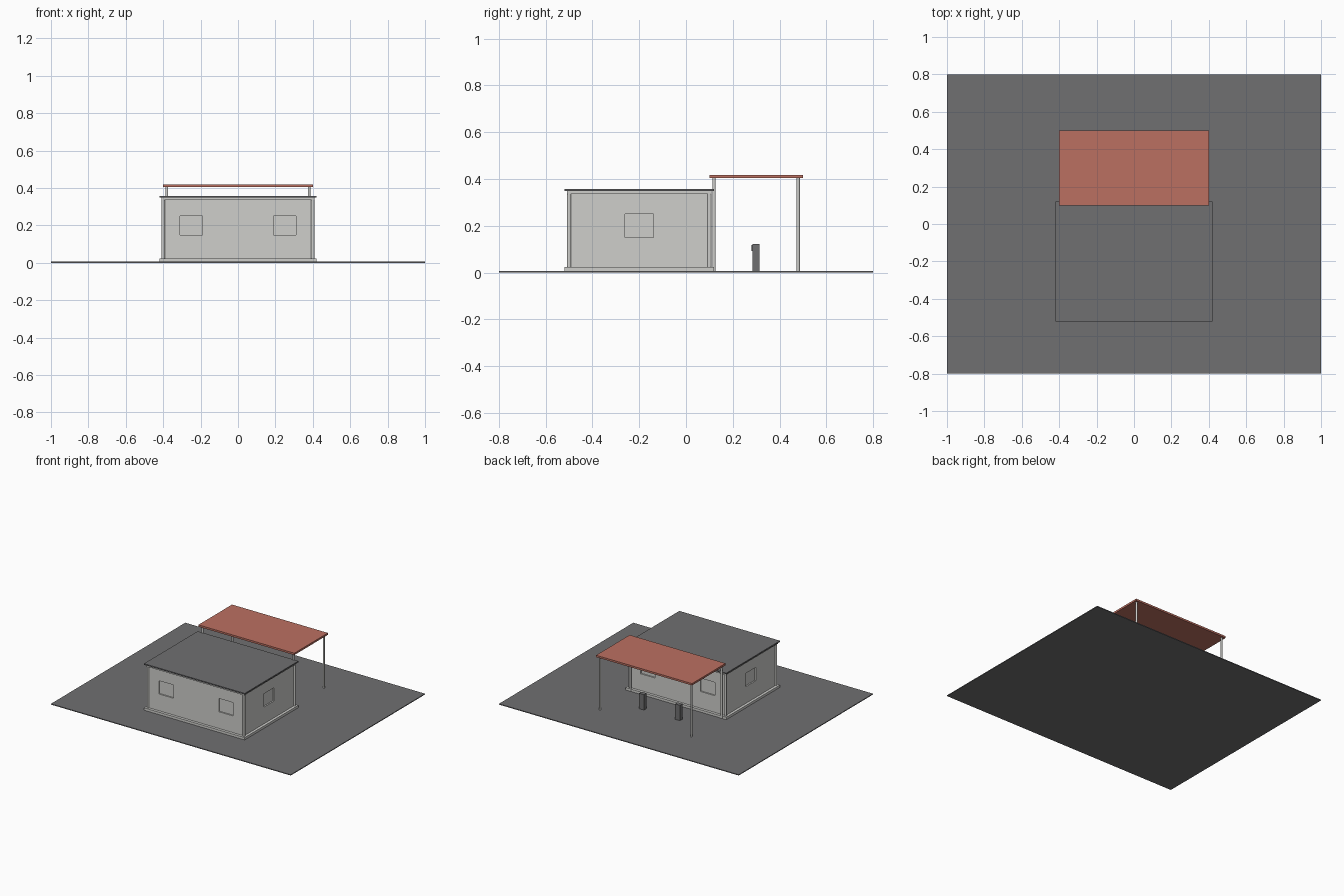
import bpy

cube = bpy.data.objects.get("Cube")
if cube:
    bpy.data.objects.remove(cube, do_unlink=True)


def material(name, color):
    mat = bpy.data.materials.new(name)
    mat.use_nodes = True
    mat.diffuse_color = (*color, 1)
    mat.node_tree.nodes["Principled BSDF"].inputs["Base Color"].default_value = (*color, 1)
    return mat


asphalt = material("dark grey", (0.16, 0.16, 0.165))
plaster = material("pale grey", (0.62, 0.62, 0.60))
coral = material("coral red", (0.50, 0.16, 0.12))
black = material("black", (0.02, 0.02, 0.02))


def box(name, x, y, z, mat):
    """Box spanning the given (low, high) ranges."""
    spans = (x, y, z)
    bpy.ops.mesh.primitive_cube_add(size=1, location=[(a + b) / 2 for a, b in spans])
    obj = bpy.context.object
    obj.name = name
    obj.scale = [b - a for a, b in spans]
    bpy.ops.object.transform_apply(location=False, rotation=False, scale=True)
    if mat:
        obj.data.materials.append(mat)
    return obj


def post(name, x, y, bottom, top, radius):
    bpy.ops.mesh.primitive_cylinder_add(vertices=16, radius=radius, depth=top - bottom,
                                        location=(x, y, (bottom + top) / 2))
    obj = bpy.context.object
    obj.name = name
    obj.data.materials.append(plaster)
    bpy.ops.object.shade_smooth_by_angle()


# Ground, plinth, walls and flat roof
box("ground_slab", (-1, 1), (-0.8, 0.8), (0, 0.006), asphalt)
box("plinth", (-0.42, 0.42), (-0.52, 0.12), (0.006, 0.024), plaster)
walls = box("walls", (-0.4, 0.4), (-0.5, 0.1), (0.024, 0.335), plaster)
box("wall_cap", (-0.41, 0.41), (-0.51, 0.11), (0.335, 0.348), plaster)
box("roof", (-0.42, 0.42), (-0.52, 0.12), (0.348, 0.357), asphalt)

# Shallow window recesses on all four walls
depth = 0.01
height = (0.15, 0.25)
cutters = []
for side in (-1, 1):
    span = sorted((side * 0.19, side * 0.31))
    for wall_y in (-0.5, 0.1):
        cutters.append(box("window_cutter", span, (wall_y - depth, wall_y + depth), height, None))
    wall_x = side * 0.4
    cutters.append(box("window_cutter", (wall_x - depth, wall_x + depth), (-0.26, -0.14), height, None))
for cutter in cutters:
    cutter.hide_render = True
    cutter.display_type = 'WIRE'
    cut = walls.modifiers.new("window", 'BOOLEAN')
    cut.operation = 'DIFFERENCE'
    cut.solver = 'EXACT'
    cut.object = cutter
bpy.context.view_layer.objects.active = walls
for cut in list(walls.modifiers):
    bpy.ops.object.modifier_apply(modifier=cut.name)
for cutter in cutters:
    bpy.data.objects.remove(cutter, do_unlink=True)

# Round corner columns of the building
for x in (-0.4, 0.4):
    for y in (-0.5, 0.1):
        post("corner_column", x, y, 0.024, 0.335, 0.009)

# Canopy on four slim posts
box("canopy", (-0.4, 0.4), (0.1, 0.5), (0.404, 0.418), coral)
for x in (-0.38, 0.38):
    for y in (0.12, 0.48):
        post("canopy_post", x, y, 0.006, 0.404, 0.007)

# Pumps with a small display facing the building
for x in (-0.15, 0.15):
    box("pump", (x - 0.02, x + 0.02), (0.285, 0.315), (0.006, 0.122), asphalt)
    box("pump_display", (x - 0.014, x + 0.014), (0.281, 0.285), (0.092, 0.117), black)
